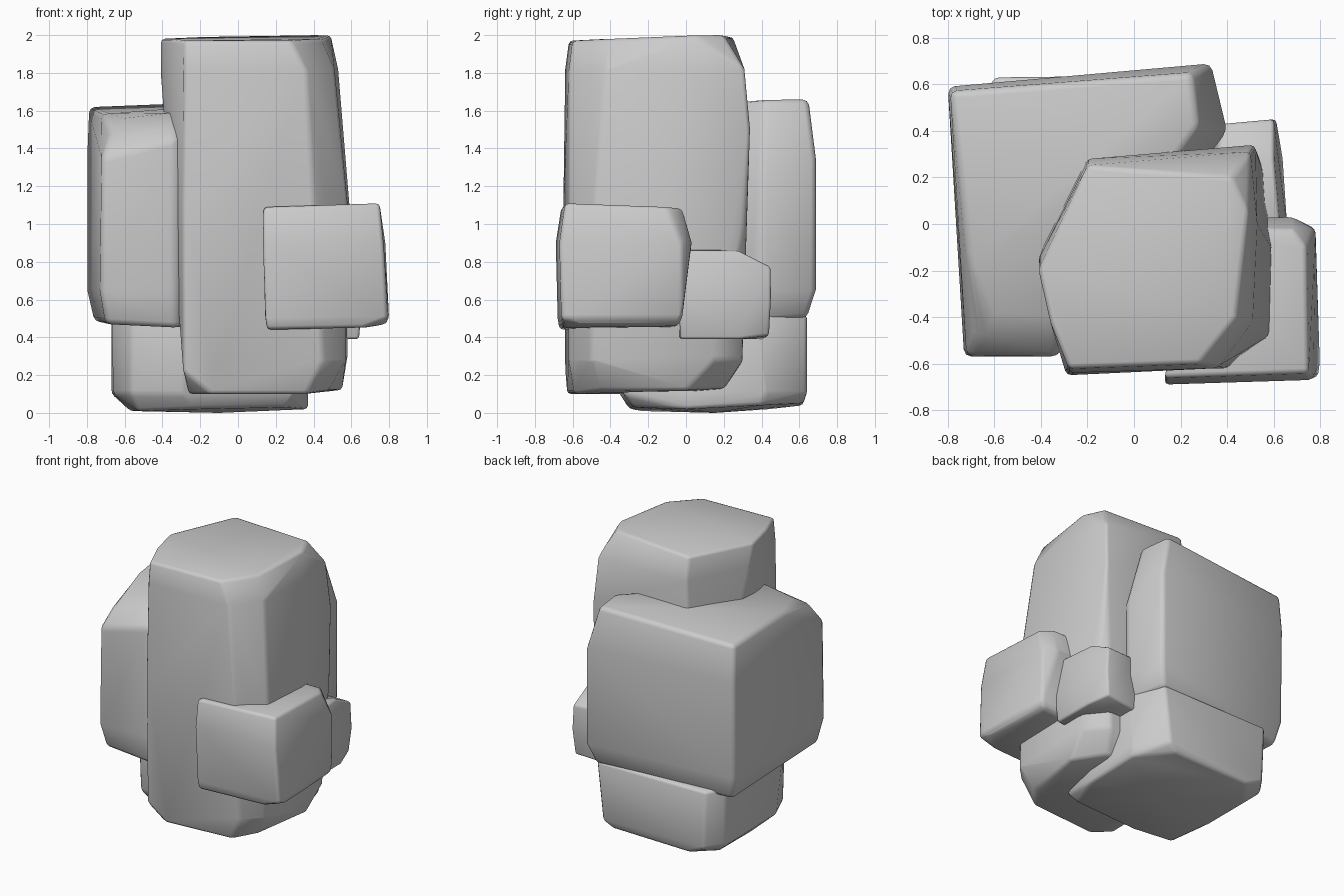
import bpy, bmesh
from math import radians


def boulder(name, rings, bevel=0.03):
    """Convex stone block hulled from rings of (x, y[, z]) points, edges softened."""
    bm = bmesh.new()
    for z, pts in rings:
        for p in pts:
            bm.verts.new((p[0], p[1], p[2] if len(p) > 2 else z))
    hull = bmesh.ops.convex_hull(bm, input=bm.verts[:])
    loose = {v for v in hull["geom_interior"] if isinstance(v, bmesh.types.BMVert)}
    loose |= {v for v in bm.verts if not v.link_faces}
    bmesh.ops.delete(bm, geom=list(loose), context='VERTS')
    bmesh.ops.dissolve_limit(bm, angle_limit=radians(4),
                             verts=bm.verts[:], edges=bm.edges[:])
    sharp = [e for e in bm.edges if e.is_manifold and e.calc_face_angle(0) > radians(28)]
    bmesh.ops.bevel(bm, geom=sharp, offset=bevel, segments=2, profile=0.5,
                    affect='EDGES', clamp_overlap=True)
    bmesh.ops.recalc_face_normals(bm, faces=bm.faces[:])
    me = bpy.data.meshes.new(name)
    bm.to_mesh(me)
    bm.free()
    ob = bpy.data.objects.new(name, me)
    bpy.context.collection.objects.link(ob)
    bpy.ops.object.select_all(action='DESELECT')
    ob.select_set(True)
    bpy.context.view_layer.objects.active = ob
    bpy.ops.object.shade_smooth_by_angle(angle=radians(60))
    return ob


# Tall central stone
boulder("tall_rock", [
    (0.10, [(-0.14, -0.63), (-0.26, -0.52), (0.36, -0.59), (0.48, -0.45, 0.12),
            (0.55, 0.0, 0.12), (0.4, 0.2, 0.13), (-0.25, 0.22)]),
    (0.28, [(-0.29, -0.64, 0.22), (0.45, -0.62), (0.57, -0.5), (0.58, 0.15),
            (0.45, 0.3), (-0.25, 0.26)]),
    (1.10, [(-0.29, -0.65), (0.43, -0.63), (0.58, -0.48), (0.59, -0.1),
            (0.53, 0.31), (-0.2, 0.28)]),
    (1.82, [(-0.28, -0.64), (0.36, -0.62), (0.51, -0.42), (0.53, 0.0),
            (0.50, 0.31), (0.52, 0.34, 1.5), (-0.2, 0.28), (-0.41, -0.15)]),
    (1.98, [(-0.28, -0.62, 1.97), (-0.36, -0.42), (0.28, -0.6, 1.97), (0.44, -0.4, 1.98),
            (0.49, 0.05, 2.0), (0.42, 0.2, 2.0), (-0.2, 0.25, 1.99), (-0.41, -0.2)]),
], 0.02)

# Broad stone at the back left
boulder("back_rock", [
    (0.46, [(-0.7, -0.53, 0.47), (-0.33, -0.55, 0.45), (-0.76, 0.55, 0.48),
            (0.28, 0.64, 0.5), (0.36, 0.35, 0.48)]),
    (0.65, [(-0.73, -0.57), (-0.33, -0.57), (-0.8, 0.58), (0.33, 0.69), (0.4, 0.4)]),
    (1.35, [(-0.72, -0.57), (-0.33, -0.57, 1.45), (-0.8, 0.59), (0.33, 0.69), (0.4, 0.4, 1.2)]),
    (1.62, [(-0.67, -0.48, 1.49), (-0.6, -0.38, 1.56), (-0.33, -0.4, 1.59),
            (-0.72, -0.1, 1.59), (-0.79, 0.57), (-0.42, 0.55, 1.64),
            (0.25, 0.65, 1.66), (0.28, 0.42, 1.66), (0.0, 0.1, 1.65)]),
])

# Cubic stone at the front right
boulder("front_right_rock", [
    (0.45, [(0.15, -0.67, 0.44), (0.66, -0.65), (0.78, -0.55, 0.47),
            (0.74, -0.05, 0.46), (0.3, -0.05)]),
    (0.50, [(0.14, -0.68), (0.79, -0.66), (0.8, -0.6), (0.78, -0.02)]),
    (0.90, [(0.13, -0.69), (0.77, -0.67), (0.78, -0.02), (0.68, 0.03), (0.3, 0.02)]),
    (1.09, [(0.13, -0.66), (0.75, -0.64, 1.11), (0.74, -0.1, 1.09),
            (0.68, -0.02, 1.08), (0.3, -0.02, 1.08)]),
], 0.02)

# Small stone on the right side
boulder("small_side_rock", [
    (0.39, [(0.3, -0.05), (0.64, -0.03), (0.64, 0.28), (0.59, 0.44, 0.41), (0.3, 0.42)]),
    (0.60, [(0.3, -0.05), (0.66, -0.04), (0.64, 0.1), (0.61, 0.45), (0.35, 0.43)]),
    (0.78, [(0.3, -0.05, 0.88), (0.63, -0.04, 0.86), (0.6, 0.28, 0.86),
            (0.6, 0.45, 0.77), (0.38, 0.43, 0.78)]),
], 0.015)

# Foundation stone underneath
boulder("base_rock", [
    (0.01, [(-0.53, -0.25), (-0.25, -0.3, 0.02), (0.25, -0.28, 0.03), (0.37, 0.0, 0.02),
            (0.36, 0.4, 0.04), (0.15, 0.62, 0.05), (-0.45, 0.62, 0.04),
            (-0.58, 0.45, 0.02), (-0.57, 0.1), (-0.1, 0.15, 0.0)]),
    (0.10, [(-0.57, -0.31), (-0.3, -0.35), (0.3, -0.33), (0.37, 0.0), (0.37, 0.42),
            (0.22, 0.64), (-0.58, 0.63), (-0.67, 0.5), (-0.66, -0.1)]),
    (0.52, [(-0.57, -0.33), (-0.3, -0.40), (0.3, -0.3), (0.37, 0.38), (0.27, 0.64),
            (-0.6, 0.63), (-0.67, 0.5), (-0.67, -0.16)]),
], 0.02)
